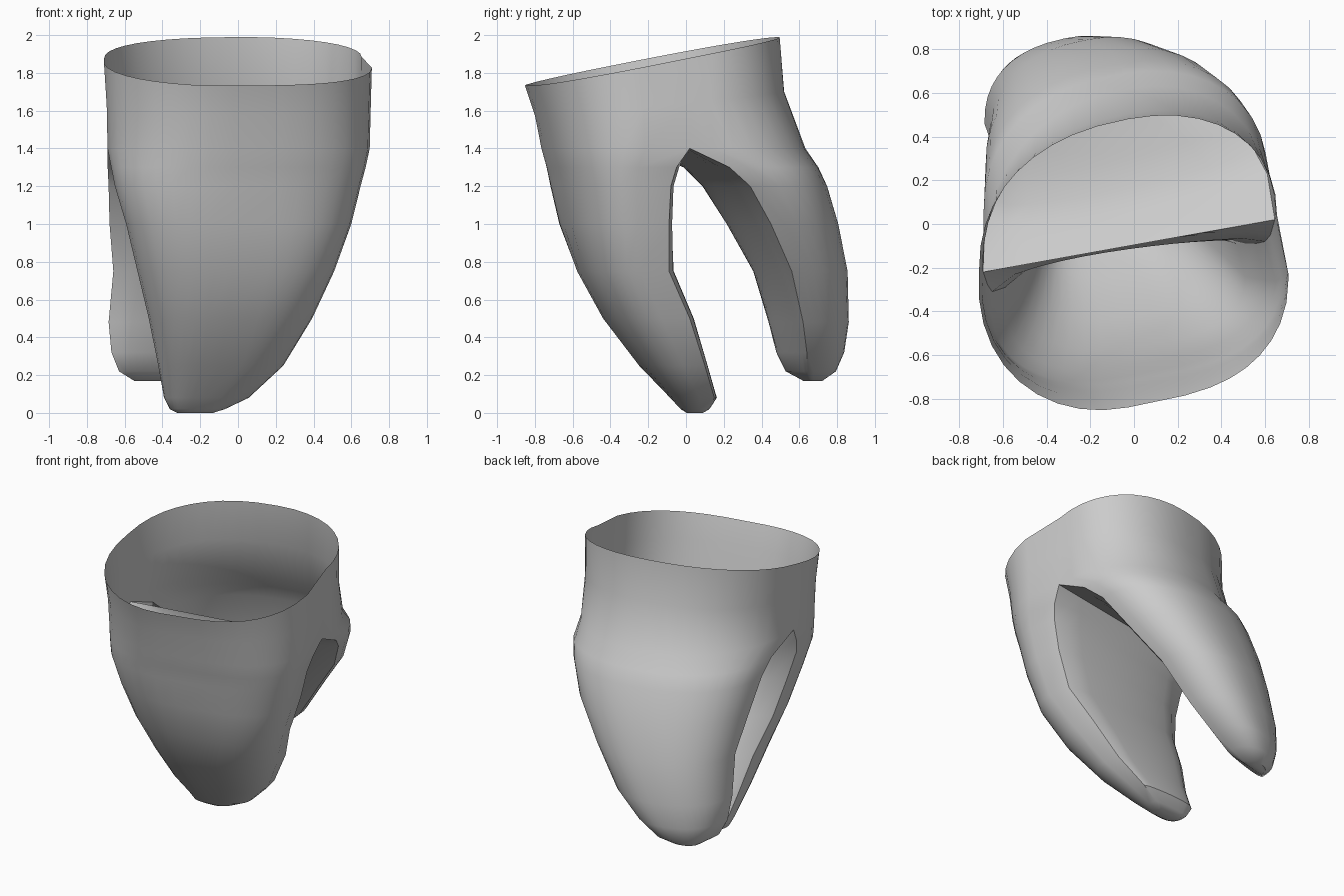
import bpy, bmesh, math
from mathutils import Vector

cube = bpy.data.objects.get("Cube")
if cube:
    bpy.data.objects.remove(cube, do_unlink=True)

ARC = 20          # segments round the outer wall of each prong
WALL = 12         # segments across the inner wall
CROTCH = 2        # level at which the collar splits into two prongs

# Levels: height, tilt, x min, x max, seam y at x min, seam y at x max, depth
collar = [
    (1.895, .195, -.71, .655, -.22, .04),
    (1.65, .1, -.695, .65, -.22, .03),
    (1.4, 0, -.69, .645, -.22, .02),
]
front_depths = (.75, .69, .65)
back_depths = (.57, .60, .72)
front_prong = [
    (1.3, 0, -.67, .625, -.28, -.05, .555),
    (1.2, 0, -.65, .60, -.31, -.08, .50),
    (1.0, 0, -.59, .555, -.29, -.09, .46),
    (.75, 0, -.53, .47, -.22, -.09, .41),
    (.5, 0, -.47, .36, -.08, .02, .40),
    (.25, 0, -.42, .215, .02, .10, .30),
    (.08, 0, -.39, .04, .11, .15, .21),
    (.02, 0, -.36, -.08, .09, .12, .13),
    (0, 0, -.32, -.14, .08, .09, .08),
]
back_prong = [
    (1.3, 0, -.69, .61, .03, .23, .56),
    (1.2, 0, -.685, .55, .13, .34, .50),
    (1.0, 0, -.68, .44, .26, .45, .44),
    (.75, 0, -.66, .24, .39, .56, .37),
    (.48, 0, -.685, .05, .46, .62, .31),
    (.32, 0, -.67, -.12, .49, .64, .26),
    (.22, 0, -.63, -.25, .53, .64, .20),
    (.17, 0, -.55, -.36, .62, .66, .08),
]


def place(level, u, offset):
    """Point at u (-1..1) along the seam line, moved by offset in y."""
    z, tilt, x0, x1, y0, y1 = level[:6]
    f = (u + 1) / 2
    x = x0 + (x1 - x0) * f
    y = y0 + (y1 - y0) * f + offset
    return Vector((x, y, z + tilt * y - tilt * .15 * x))


def outer_arc(level, side, right, left):
    """Half superellipse; right and left hold (power, sideways swell)."""
    points = []
    for i in range(ARC + 1):
        a = math.pi * i / ARC
        c, s = math.cos(a), max(math.sin(a), 0)
        power, swell = right if c > 0 else left
        v = s ** power if 0 < i < ARC else 0
        u = abs(c) ** power + swell * 4 * v * (1 - v)
        points.append(place(level, math.copysign(u, c), side * level[6] * v))
    return points


def inner_wall(level, side, bulge):
    """Wall from seam to seam, swelling quickly away from its edges."""
    points = []
    for i in range(WALL + 1):
        u = 2 * i / WALL - 1
        s = math.cos(u * math.pi / 2) if 0 < i < WALL else 0
        points.append(place(level, u, -side * bulge * (1 - .35 * u) * s ** .4))
    return points


def loft(bm, rows):
    grid = [[bm.verts.new(p) for p in row] for row in rows]
    for upper, lower in zip(grid, grid[1:]):
        for i in range(len(upper) - 1):
            bm.faces.new((upper[i], upper[i + 1], lower[i + 1], lower[i]))


def add_prong(bm, levels, side, right, left, tip_power):
    arcs, walls = [], []
    last = len(levels) - 1
    for i, level in enumerate(levels):
        # the left corner grows squarer toward the tip
        power = left[0] + (tip_power - left[0]) * i / last
        arcs.append(outer_arc(level, side, right, (power, left[1])))
        if i >= CROTCH:
            # the swelling fades out toward the tip
            fade = min(1, (last - i) / 5) if i > CROTCH else 0
            walls.append(inner_wall(level, side, .08 * fade))
    loft(bm, arcs)
    loft(bm, walls)
    # close the tip
    bm.faces.new([bm.verts.new(p) for p in arcs[-1] + walls[-1][1:-1]])


bm = bmesh.new()
front = [c + (d,) for c, d in zip(collar, front_depths)] + front_prong
back = [c + (d,) for c, d in zip(collar, back_depths)] + back_prong
add_prong(bm, front, -1, (.52, .09), (.97, .02), .62)
add_prong(bm, back, 1, (.95, 0), (.85, 0), .8)
bmesh.ops.remove_doubles(bm, verts=bm.verts, dist=.0005)
bmesh.ops.recalc_face_normals(bm, faces=bm.faces)

mesh = bpy.data.meshes.new("forked_shell")
bm.to_mesh(mesh)
bm.free()
shell = bpy.data.objects.new("forked_shell", mesh)
bpy.context.collection.objects.link(shell)

# single plain grey
grey = bpy.data.materials.new("light_grey")
grey.use_nodes = True
grey.diffuse_color = (.6, .6, .6, 1)
grey.node_tree.nodes["Principled BSDF"].inputs["Base Color"].default_value = (.6, .6, .6, 1)
mesh.materials.append(grey)

bpy.ops.object.select_all(action='DESELECT')
shell.select_set(True)
bpy.context.view_layer.objects.active = shell
bpy.ops.object.shade_smooth_by_angle(angle=math.radians(40))
